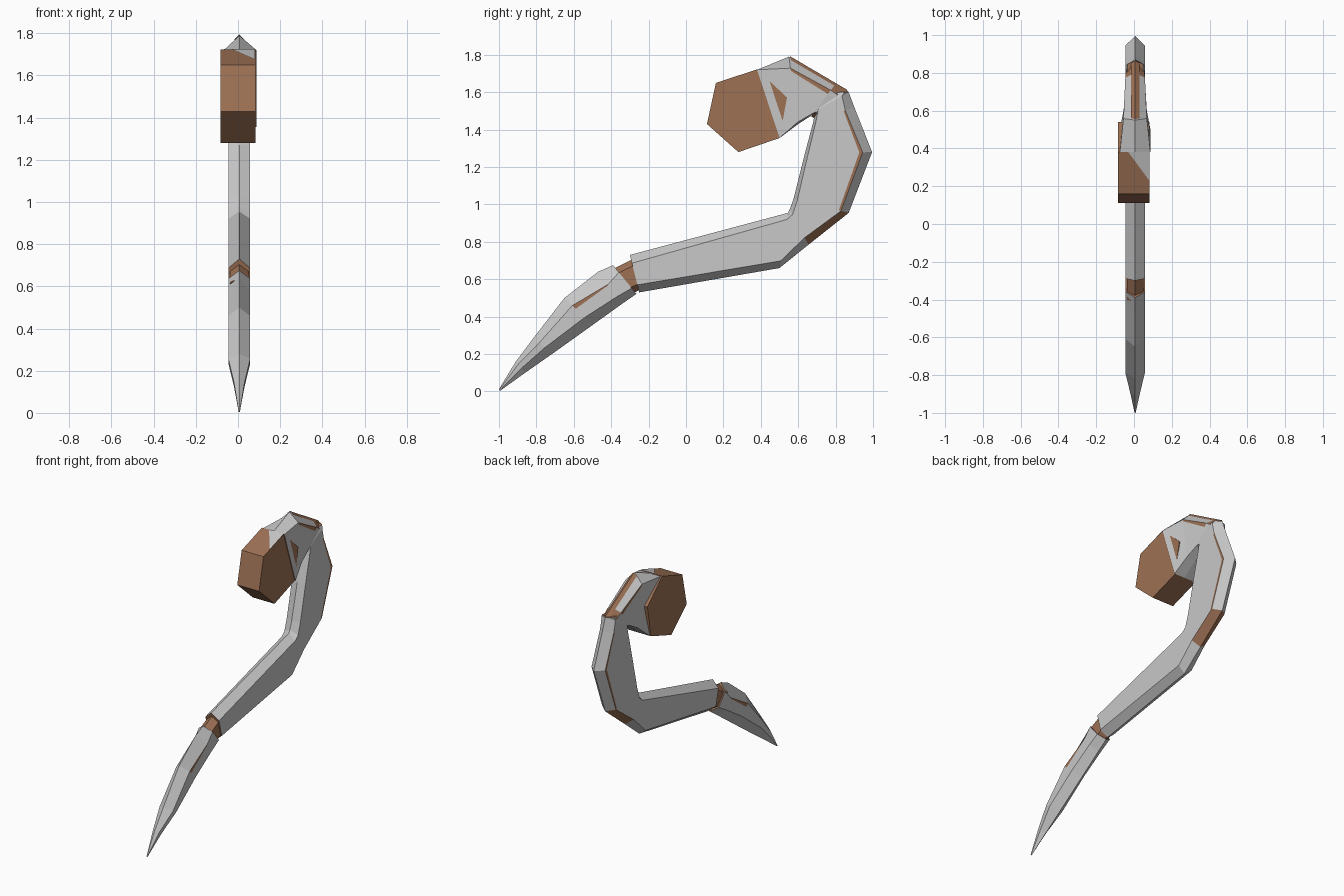
import bpy, bmesh
from mathutils import Vector

if "Cube" in bpy.data.objects:
    bpy.data.objects.remove(bpy.data.objects["Cube"])


def material(name, rgb):
    m = bpy.data.materials.new(name)
    m.diffuse_color = (*rgb, 1)
    m.use_nodes = True
    m.node_tree.nodes["Principled BSDF"].inputs["Base Color"].default_value = m.diffuse_color
    return m


GRAY = material("pale gray", (0.58, 0.58, 0.58))
BROWN = material("wood brown", (0.34, 0.165, 0.09))
CX = 0.006      # the blade sits slightly to one side
W = 0.052       # half thickness


def finish(bm, name):
    bmesh.ops.recalc_face_normals(bm, faces=bm.faces)
    me = bpy.data.meshes.new(name)
    bm.to_mesh(me)
    bm.free()
    me.materials.append(GRAY)
    me.materials.append(BROWN)
    ob = bpy.data.objects.new(name, me)
    bpy.context.collection.objects.link(ob)
    return ob


def blade(name, stations, brown=(), all_brown=False):
    """Loft ridge-edged sections. Station: outer, inner, half width, chamfers ta/tb, slit size.
    brown holds (segment, column) pairs, mirrored to both sides."""
    bm = bmesh.new()
    rings = []
    for outer, inner, w, ta, tb, slit in stations:
        o, i = Vector((0, *outer)), Vector((0, *inner))
        half = [(0, 0), (ta, w), (ta + slit, w), (tb, w), (1, 0)]
        section = half + [(t, -x) for t, x in half[3:0:-1]]
        rings.append([bm.verts.new(o.lerp(i, t) + Vector((CX + x, 0, 0))) for t, x in section])
    for s, (r, q) in enumerate(zip(rings, rings[1:])):
        for c in range(8):
            d = (c + 1) % 8
            f = bm.faces.new((r[c], r[d], q[d], q[c]))
            if all_brown or (s, min(c, 7 - c)) in brown:
                f.material_index = 1
    for r in (rings[0], rings[-1]):
        bm.faces.new(r).material_index = 1
    return finish(bm, name)


# pointed tip segment with a slit in each side
blade("tip_segment", [
    ((-1.0, 0.012), (-0.995, 0.003), 0.003, 0.3, 0.7, 0.05),
    ((-0.91, 0.16), (-0.86, 0.10), 0.025, 0.25, 0.6, 0.05),
    ((-0.82, 0.28), (-0.71, 0.205), W, 0.3, 0.6, 0.03),
    ((-0.65, 0.50), (-0.50, 0.355), W, 0.28, 0.72, 0.12),
    ((-0.47, 0.64), (-0.34, 0.47), W, 0.4, 0.78, 0.02),
    ((-0.39, 0.675), (-0.265, 0.522), W, 0.25, 0.8, 0.05),
], brown={(3, 1)})

# brown core showing at the joint between tip and arm
blade("tip_joint", [
    ((-0.42, 0.64), (-0.31, 0.515), W - 0.008, 0.2, 0.8, 0.05),
    ((-0.28, 0.71), (-0.23, 0.55), W - 0.008, 0.2, 0.8, 0.05),
], all_brown=True)

# long bent arm, outer edge first
blade("curved_arm", [
    ((-0.25, 0.53), (-0.30, 0.73), W, 0.2, 0.78, 0.05),
    ((0.50, 0.66), (0.545, 0.955), W, 0.13, 0.88, 0.05),
    ((0.655, 0.785), (0.555, 0.975), W, 0.20, 0.85, 0.05),
    ((0.87, 0.955), (0.575, 1.03), W, 0.14, 0.93, 0.04),
    ((0.995, 1.28), (0.635, 1.27), W, 0.14, 0.95, 0.05),
    ((0.90, 1.52), (0.68, 1.44), W, 0.22, 0.93, 0.04),
    ((0.87, 1.60), (0.69, 1.50), W, 0.2, 0.9, 0.03),
    ((0.865, 1.602), (0.78, 1.598), W * 0.8, 0.2, 0.8, 0.03),
], brown={(2, 0), (3, 1), (4, 1)})

# brown core showing at the joint between arm and head
blade("head_joint", [
    ((0.86, 1.59), (0.71, 1.45), W - 0.008, 0.15, 0.85, 0.05),
    ((0.78, 1.645), (0.67, 1.47), W - 0.008, 0.15, 0.85, 0.05),
], all_brown=True)

# flared head with brown slits near the top edge
blade("flared_head", [
    ((0.87, 1.602), (0.70, 1.49), W * 0.9, 0.25, 0.9, 0.1),
    ((0.80, 1.645), (0.67, 1.475), W, 0.2, 0.92, 0.12),
    ((0.55, 1.79), (0.60, 1.43), 0.062, 0.17, 0.97, 0.04),
    ((0.38, 1.72), (0.50, 1.355), 0.081, 0.0, 1.0, 0.05),
], brown={(0, 0), (1, 1)})

# brown strip along the top ridge of the head, on one side
bm = bmesh.new()
for side in (1, -1):
    pts = [(0, 0.555, 1.793), (0, 0.865, 1.611), (0.022, 0.85, 1.602), (0.022, 0.56, 1.772)]
    f = bm.faces.new([bm.verts.new((CX + side * x, y, z)) for x, y, z in pts])
    f.material_index = 1
finish(bm, "head_ridge_strip")

# six-sided drum at the end of the head
bm = bmesh.new()
HEX = [(0.16, 1.65), (0.38, 1.722), (0.54, 1.572), (0.50, 1.355), (0.28, 1.28), (0.112, 1.43)]
left = bm.faces.new([bm.verts.new((-0.084, y, z)) for y, z in HEX])
new = bmesh.ops.extrude_face_region(bm, geom=[left], use_keep_orig=True)["geom"]
bmesh.ops.translate(bm, vec=(0.166, 0, 0), verts=[v for v in new if isinstance(v, bmesh.types.BMVert)])
for f in bm.faces:
    f.material_index = 1
finish(bm, "drum")

# gray corner patch on top of the drum
bm = bmesh.new()
bm.faces.new([bm.verts.new(p) for p in ((-0.03, 0.38, 1.725), (0.081, 0.23, 1.676), (0.081, 0.38, 1.725))])
finish(bm, "drum_patch")
